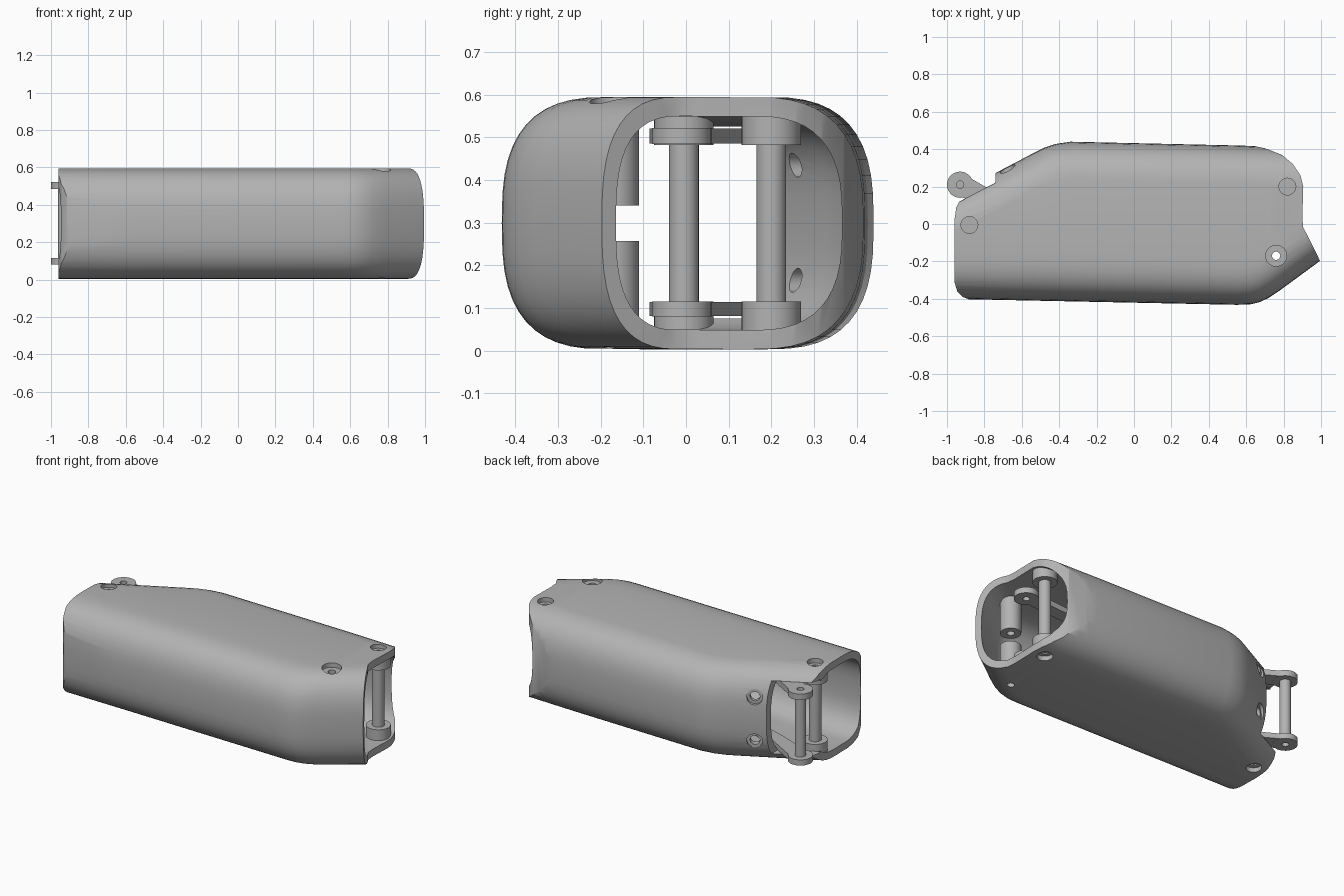
import bpy, bmesh
from math import cos, sin, pi
from mathutils import Vector

if "Cube" in bpy.data.objects:
    bpy.data.objects.remove(bpy.data.objects["Cube"])

grey = bpy.data.materials.new("satin grey")
grey.use_nodes = True
grey.diffuse_color = (0.45, 0.45, 0.45, 1)
grey.node_tree.nodes["Principled BSDF"].inputs["Base Color"].default_value = (0.45, 0.45, 0.45, 1)

BOTTOM, TOP, WALL = 0.003, 0.595, 0.045
MID = (BOTTOM + TOP) / 2


def finish(bm, name):
    bmesh.ops.recalc_face_normals(bm, faces=bm.faces)
    mesh = bpy.data.meshes.new(name)
    bm.to_mesh(mesh)
    bm.free()
    ob = bpy.data.objects.new(name, mesh)
    bpy.context.collection.objects.link(ob)
    mesh.materials.append(grey)
    return ob


def smooth(ob):
    bpy.ops.object.select_all(action='DESELECT')
    ob.select_set(True)
    bpy.context.view_layer.objects.active = ob
    bpy.ops.object.shade_smooth_by_angle(angle=0.6)


def boolean(ob, cutter, operation='DIFFERENCE'):
    mod = ob.modifiers.new("cut", 'BOOLEAN')
    mod.operation, mod.object, mod.solver = operation, cutter, 'EXACT'
    bpy.context.view_layer.objects.active = ob
    bpy.ops.object.modifier_apply(modifier=mod.name)
    bpy.data.objects.remove(cutter)


def loft(bm, rings, closed=False):
    """Skin a list of rings; cap the ends or close them into a loop."""
    loops = [[bm.verts.new(p) for p in ring] for ring in rings]
    n = len(loops[0])
    pairs = list(zip(loops, loops[1:])) + ([(loops[-1], loops[0])] if closed else [])
    for a, b in pairs:
        for i in range(n):
            j = (i + 1) % n
            bm.faces.new((a[i], a[j], b[j], b[i]))
    if not closed:
        bm.faces.new(loops[0])
        bm.faces.new(loops[-1])


def prism(bm, outline, z0, z1):
    loft(bm, [[(x, y, z) for x, y in outline] for z in (z0, z1)])


def circle(x, y, z, r, n=32):
    return [(x + r * cos(2 * pi * i / n), y + r * sin(2 * pi * i / n), z) for i in range(n)]


def tube(bm, x, y, z0, z1, outer, inner):
    profile = ((inner, z0), (outer, z0), (outer, z1), (inner, z1))
    loft(bm, [circle(x, y, z, r) for r, z in profile], closed=True)


def rod(bm, x, y, z0, z1, r):
    loft(bm, [circle(x, y, z, r) for z in (z0, z1)])


# Housing walls in plan: front and back edges along the length
FRONT = [(-1.1, -0.398), (0.55, -0.432), (0.62, -0.43), (0.67, -0.418),
         (0.72, -0.395), (0.78, -0.355), (1.1, -0.12)]
BACK = [(-1.1, 0.083), (-0.54, 0.378), (-0.48, 0.408), (-0.42, 0.428),
        (-0.34, 0.44), (0.55, 0.42), (1.1, 0.40)]


def edge(points, x):
    for (x0, y0), (x1, y1) in zip(points, points[1:]):
        if x <= x1:
            return y0 + (y1 - y0) * (x - x0) / (x1 - x0)
    return points[-1][1]


def section(x, inset, steps=12, power=2 / 2.8):
    front, back = edge(FRONT, x) + inset, edge(BACK, x) - inset
    a, b = min(0.26 - inset, (back - front) / 2 - 0.002), MID - BOTTOM - inset
    ring = []
    for q, (sy, sz) in enumerate(((1, 1), (-1, 1), (-1, -1), (1, -1))):
        cy = back - a if sy > 0 else front + a
        for i in range(steps):
            t = (q + i / steps) * pi / 2
            ring.append((x, cy + sy * a * abs(cos(t)) ** power,
                         MID + sz * b * abs(sin(t)) ** power))
    return ring


def shell_body(name, inset, reach):
    xs = sorted({x for x, _ in FRONT + BACK if abs(x) < 1.05} | {-reach, reach})
    bm = bmesh.new()
    loft(bm, [section(x, inset) for x in xs])
    return finish(bm, name)


housing = shell_body("housing", 0, 1.05)
boolean(housing, shell_body("cavity", WALL, 1.09))

# Trim both open ends to a rounded, waisted plan
END_PLAN = [(-0.96, 0.02), (-0.96, -0.31), (-0.945, -0.36), (-0.915, -0.39), (-0.87, -0.408),
            (-0.87, -0.6), (1.2, -0.6), (0.996, -0.2), (0.93, -0.065), (0.905, -0.02),
            (0.9, 0.03), (0.905, 0.2), (0.89, 0.26), (0.85, 0.32), (0.79, 0.37), (0.7, 0.405),
            (0.58, 0.43), (0.58, 0.7), (-0.85, 0.7), (-0.85, 0.215), (-0.92, 0.15), (-0.95, 0.09)]
bm = bmesh.new()
prism(bm, END_PLAN, -0.2, 0.8)
boolean(housing, finish(bm, "end_trim"), 'INTERSECT')

# Side window beside the link arms
bm = bmesh.new()
prism(bm, [(-1.2, 0.05), (-0.74, 0.05), (-0.74, 0.6), (-1.2, 0.6)], 0.075, 0.525)
boolean(housing, finish(bm, "window"))

# Fastener holes through the top and bottom
PINS = ((0.82, 0.2), (-0.88, -0.005))
GUIDE = (0.76, -0.17)
holes = [(x, y, z, 0.045) for x, y in PINS for z in (0, 0.6)]
holes += [(*GUIDE, 0, 0.022), (*GUIDE, 0.6, 0.056)]
bm = bmesh.new()
for x, y, z, r in holes:
    rod(bm, x, y, z - 0.08, z + 0.08, r)
boolean(housing, finish(bm, "fastener_holes"))

# Counterbored holes in the slanted back wall
normal = Vector((-0.466, 0.885, 0))
for z in (0.165, 0.435):
    for r, inner in ((0.028, -0.12), (0.045, -0.02)):
        bm = bmesh.new()
        rod(bm, 0, 0, inner, 0.12, r)
        turn = normal.to_track_quat('Z', 'Y').to_matrix()
        bmesh.ops.rotate(bm, verts=bm.verts, cent=(0, 0, 0), matrix=turn)
        bmesh.ops.translate(bm, verts=bm.verts, vec=(-0.68, 0.302, z))
        boolean(housing, finish(bm, "wall_hole"))
smooth(housing)

# Cross pins with a boss at each end
for side, (x, y) in zip(("right", "left"), PINS):
    bm = bmesh.new()
    rod(bm, x, y, 0.1, 0.495, 0.035)
    smooth(finish(bm, side + "_cross_pin"))
    bm = bmesh.new()
    for z0, z1 in ((0.032, 0.115), (0.482, 0.566)):
        tube(bm, x, y, z0, z1, 0.07, 0.02)
    for z0, z1 in ((0.04, 0.11), (0.485, 0.558)):
        rod(bm, x, y, z0, z1, 0.021)
    smooth(finish(bm, side + "_pin_bosses"))

# Facing guide tubes
bm = bmesh.new()
for z0, z1 in ((0.03, 0.257), (0.34, 0.568)):
    tube(bm, *GUIDE, z0, z1, 0.06, 0.022)
smooth(finish(bm, "guide_tubes"))

# Long link arms joined by a rod outside the window
PATH = [Vector(p) for p in ((-0.93, 0.21), (-0.7, 0.1), (-0.45, 0.02), (-0.1, -0.03),
                            (0.3, -0.045), (0.78, -0.01))]
for name, z0, z1 in (("lower_link", 0.08, 0.115), ("upper_link", 0.485, 0.522)):
    bm = bmesh.new()
    left, right = [], []
    for i, p in enumerate(PATH):
        d = (PATH[min(i + 1, len(PATH) - 1)] - PATH[max(i - 1, 0)]).normalized()
        if i in (0, len(PATH) - 1):
            p = p + d * (0.04 if i == 0 else -0.04)
        side = Vector((-d.y, d.x)) * (0.055 if i == 0 else 0.04)
        left.append(p + side)
        right.append(p - side)
    prism(bm, left + right[::-1], z0 + 0.001, z1 - 0.001)
    for p in (PATH[0], PATH[-1]):
        tube(bm, p.x, p.y, z0, z1, 0.07, 0.02)
    smooth(finish(bm, name))
bm = bmesh.new()
rod(bm, PATH[0].x, PATH[0].y, 0.1, 0.5, 0.032)
smooth(finish(bm, "link_rod"))
